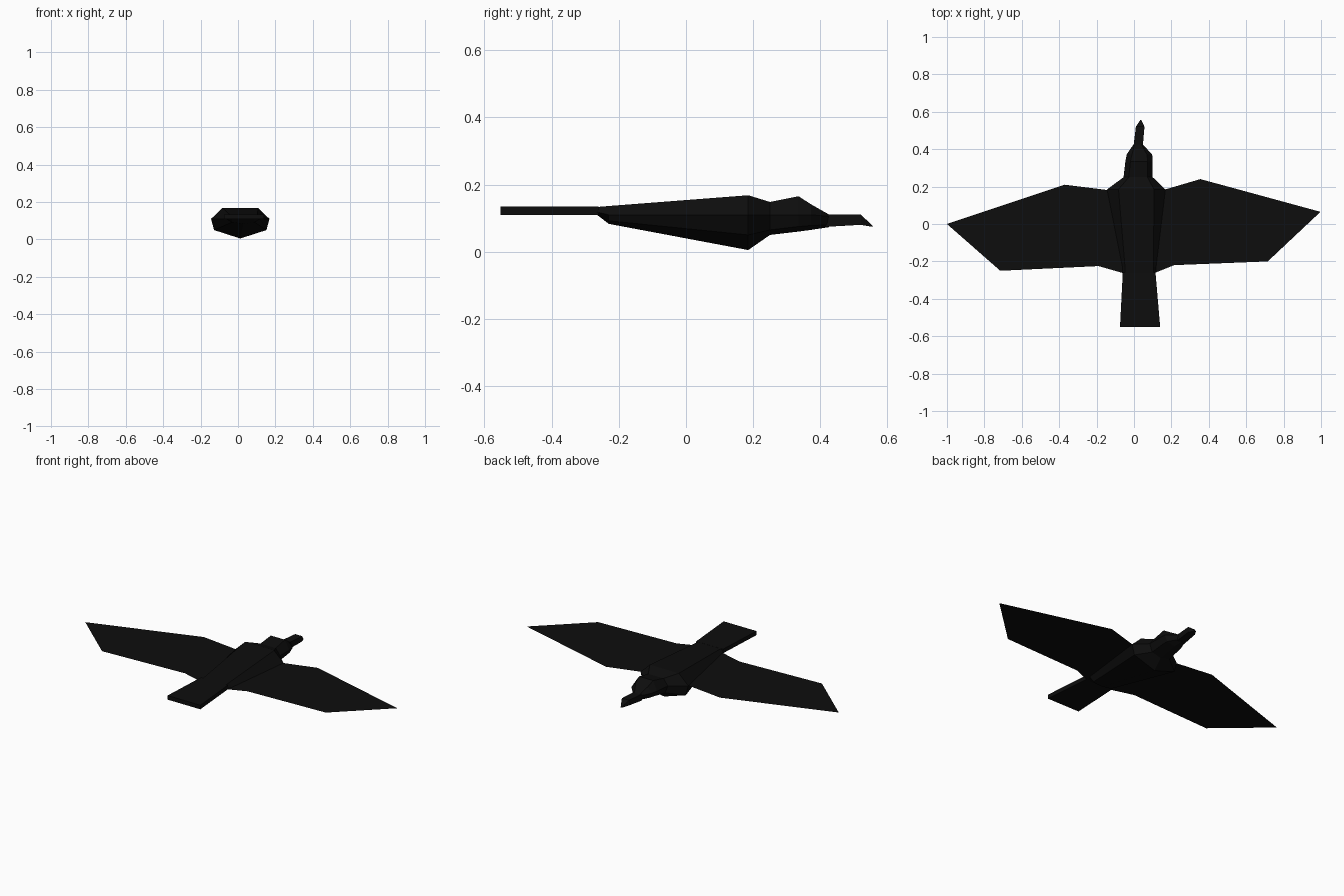
import bpy, bmesh

cube = bpy.data.objects.get("Cube")
if cube:
    bpy.data.objects.remove(cube, do_unlink=True)

# One plain near-black for the whole bird
black = bpy.data.materials.new("feather_black")
black.use_nodes = True
colour = (0.004, 0.004, 0.004, 1)
black.diffuse_color = colour
bsdf = next(n for n in black.node_tree.nodes if n.type == 'BSDF_PRINCIPLED')
bsdf.inputs["Base Color"].default_value = colour


def finish(name, bm):
    mesh = bpy.data.meshes.new(name)
    bm.to_mesh(mesh)
    bm.free()
    mesh.materials.append(black)
    obj = bpy.data.objects.new(name, mesh)
    bpy.context.collection.objects.link(obj)
    return obj


def loft(name, rings):
    """Skin a closed shape through rings with equal point counts."""
    bm = bmesh.new()
    loops = [[bm.verts.new(p) for p in ring] for ring in rings]
    n = len(loops[0])
    for a, b in zip(loops, loops[1:]):
        for i in range(n):
            j = (i + 1) % n
            bm.faces.new((a[i], a[j], b[j], b[i]))
    bm.faces.new(loops[0])
    bm.faces.new(loops[-1])
    bmesh.ops.recalc_face_normals(bm, faces=bm.faces)
    return finish(name, bm)


def section(y, cx, top, side, low, keel):
    """Seven-sided cross-section; top, side and low are (half width, z)."""
    right = [(cx + w, y, z) for w, z in (top, side, low)]
    left = [(cx - w, y, z) for w, z in (low, side, top)]
    return right + [(cx, y, keel)] + left


# Body: rump, shoulders, neck and the back of the head
loft("body", [
    section(-0.265, 0.028, (0.075, 0.133), (0.088, 0.118), (0.06, 0.112), 0.110),
    section(-0.23, 0.028, (0.076, 0.136), (0.090, 0.110), (0.06, 0.092), 0.083),
    section(0.185, 0.012, (0.095, 0.168), (0.156, 0.110), (0.14, 0.050), 0.005),
    section(0.25, 0.022, (0.050, 0.148), (0.078, 0.110), (0.06, 0.065), 0.050),
    section(0.335, 0.027, (0.046, 0.165), (0.073, 0.110), (0.055, 0.075), 0.060),
    section(0.372, 0.029, (0.040, 0.141), (0.068, 0.110), (0.05, 0.078), 0.065),
    section(0.425, 0.022, (0.018, 0.111), (0.025, 0.105), (0.02, 0.080), 0.073),
])

# Beak: square rod ending in a downturned point
loft("beak", [[(cx - w, y, lo), (cx + w, y, lo), (cx + w, y, hi), (cx - w, y, hi)]
              for y, cx, w, lo, hi in ((0.415, 0.022, 0.025, 0.074, 0.111),
                                       (0.52, 0.033, 0.023, 0.080, 0.111),
                                       (0.555, 0.036, 0.003, 0.074, 0.077))])

# Tail: thin slab, a little wider at the end
loft("tail", [[(x0, y, 0.110), (x1, y, 0.110), (x1, y, 0.134), (x0, y, 0.134)]
              for y, x0, x1 in ((-0.552, -0.075, 0.140), (-0.26, -0.060, 0.115))])

# Wings: flat sheets whose inner edges lie inside the body
wings = {
    "right_wing": [(0.012, 0.185), (-0.145, 0.182), (-0.37, 0.21), (-1.0, 0.0),
                   (-0.715, -0.25), (-0.19, -0.225), (-0.06, -0.262), (0.012, -0.262)],
    "left_wing": [(0.012, 0.185), (0.168, 0.185), (0.355, 0.24), (0.997, 0.065),
                  (0.715, -0.20), (0.215, -0.22), (0.115, -0.26), (0.012, -0.262)],
}
for name, outline in wings.items():
    bm = bmesh.new()
    face = bm.faces.new([bm.verts.new((x, y, 0.110)) for x, y in outline])
    face.normal_update()
    if face.normal.z < 0:
        face.normal_flip()
    bmesh.ops.triangulate(bm, faces=[face])
    finish(name, bm)
